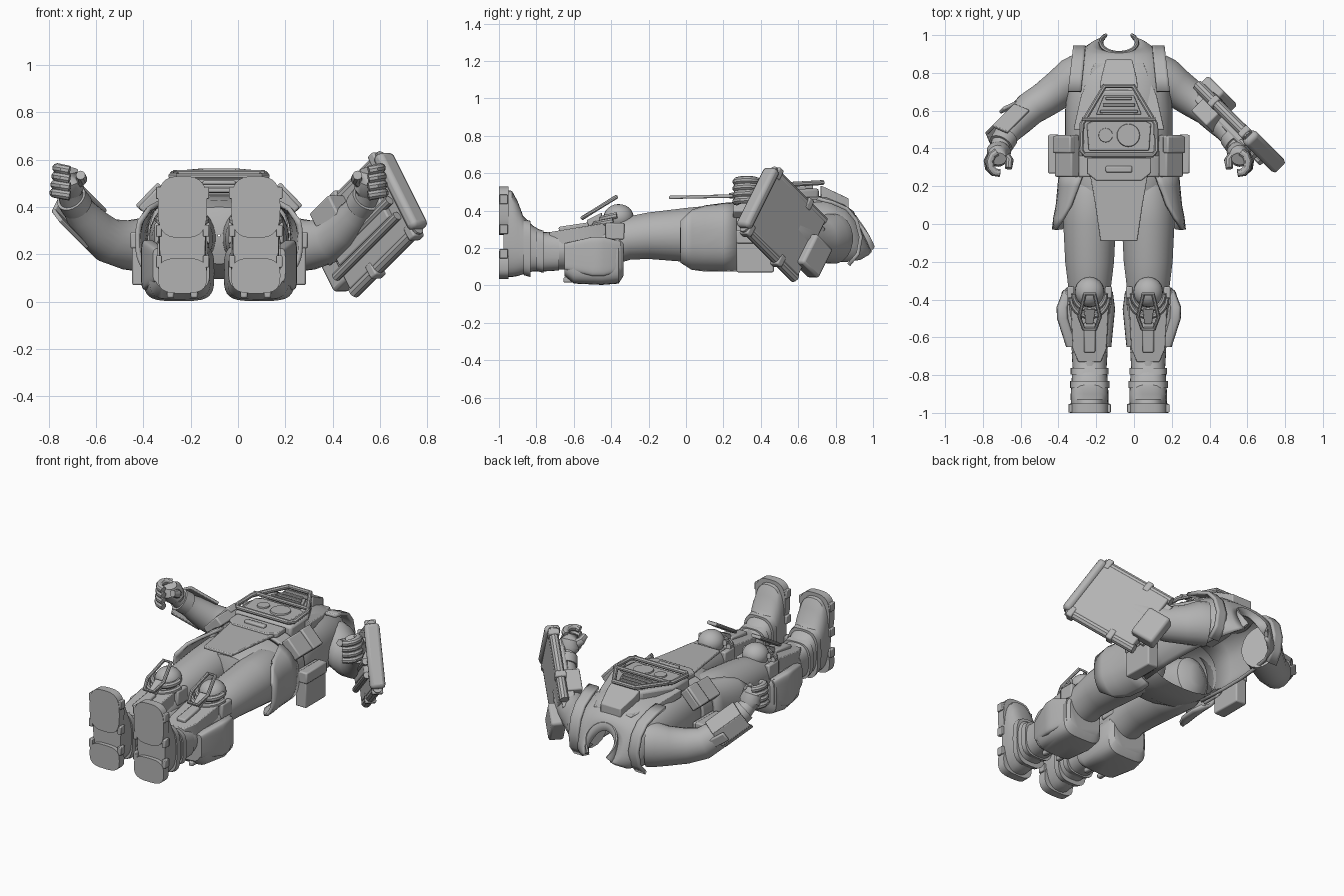
import bpy, bmesh, math
from math import sin, cos, pi, radians
from mathutils import Vector, Matrix

if "Cube" in bpy.data.objects:
    bpy.data.objects.remove(bpy.data.objects["Cube"])

C = -0.08  # body centre line
grey = bpy.data.materials.new("plain grey")
grey.use_nodes = True
COL = (0.45, 0.45, 0.45, 1)
grey.diffuse_color = COL
grey.node_tree.nodes["Principled BSDF"].inputs["Base Color"].default_value = COL


def finish(name, bm, bevel=0, thick=0, smooth=35):
    bmesh.ops.recalc_face_normals(bm, faces=bm.faces)
    me = bpy.data.meshes.new(name)
    bm.to_mesh(me)
    bm.free()
    me.materials.append(grey)
    ob = bpy.data.objects.new(name, me)
    bpy.context.collection.objects.link(ob)
    bpy.ops.object.select_all(action='DESELECT')
    ob.select_set(True)
    bpy.context.view_layer.objects.active = ob
    bpy.ops.object.shade_smooth_by_angle(angle=radians(smooth))
    if thick:
        m = ob.modifiers.new("shell", 'SOLIDIFY')
        m.thickness, m.offset = thick, 0
    if bevel:
        m = ob.modifiers.new("edge", 'BEVEL')
        m.width, m.segments = bevel, 2


def skin(name, rings, closed=True, caps=True, **kw):
    bm = bmesh.new()
    vs = [[bm.verts.new(p) for p in r] for r in rings]
    n = len(vs[0])
    for a, b in zip(vs, vs[1:]):
        for i in range(n if closed else n - 1):
            j = (i + 1) % n
            bm.faces.new((a[i], a[j], b[j], b[i]))
    if closed and caps:
        bm.faces.new(vs[0])
        bm.faces.new(vs[-1])
    finish(name, bm, **kw)


def section(cx, y, cz, hw, hz, lo=0, hi=360, n=32, e=0.75, lean=0):
    # rounded-box cross-section, angle measured from straight up
    out = []
    for i in range(n):
        t = radians(lo + (hi - lo) * i / (n if hi - lo == 360 else n - 1))
        s, c = sin(t), cos(t)
        dz = hz * math.copysign(abs(c) ** e, c)
        out.append(Vector((cx + hw * math.copysign(abs(s) ** e, s), y - lean * dz, cz + dz)))
    return out


def limb(name, pts, n=20, loop=False, **kw):
    # tube through (x, y, z, side radius, up radius) points
    P = [Vector(p[:3]) for p in pts]
    rings = []
    for i, p in enumerate(P):
        a = P[i - 1] if (i or loop) else p
        b = P[(i + 1) % len(P)] if (i + 1 < len(P) or loop) else p
        t = (b - a).normalized()
        ref = Vector((0, 0, 1)) if abs(t.z) < 0.9 else Vector((1, 0, 0))
        side = t.cross(ref).normalized()
        up = side.cross(t)
        ra, rb = pts[i][3:5]
        rings.append([p + side * ra * cos(2 * pi * (k + .5) / n) + up * rb * sin(2 * pi * (k + .5) / n)
                      for k in range(n)])
    if loop:
        rings.append(rings[0])
    skin(name, rings, caps=not loop, **kw)


def box(name, loc, size, rot=None, bevel=0.008):
    bm = bmesh.new()
    M = Matrix.Translation(loc) @ (rot or Matrix()).to_4x4() @ Matrix.Diagonal((*size, 1))
    bmesh.ops.create_cube(bm, size=1, matrix=M)
    finish(name, bm, bevel=bevel)


def outline(half, z0, z1, x0):
    # symmetric loop from (half width, y) rows, sloping from z0 to z1
    y0, y1 = half[0][1], half[-1][1]
    return [(x0 + s * w, y, z0 + (z1 - z0) * (y - y0) / (y1 - y0))
            for s, rows in ((1, half), (-1, half[::-1])) for w, y in rows]


def plate(name, half, z0, z1, thick, x0=C, bevel=0.005):
    bm = bmesh.new()
    f = bm.faces.new([bm.verts.new(p) for p in outline(half, z0, z1, x0)])
    low = bmesh.ops.extrude_face_region(bm, geom=[f])["geom"]
    bmesh.ops.translate(bm, vec=(0, 0, -thick), verts=[v for v in low if isinstance(v, bmesh.types.BMVert)])
    finish(name, bm, bevel=bevel)


def bar_loop(name, half, z0, z1, r, x0=C):
    limb(name, [(*p, r, r) for p in outline(half, z0, z1, x0)], n=8, loop=True)


# torso shell with open back, pelvis and belt
torso = [(.26, .26, .27, .19, 0), (.45, .275, .28, .2, 0), (.6, .275, .28, .2, 0), (.75, .26, .275, .19, 0),
         (.85, .24, .26, .165, .05), (.91, .2, .25, .14, .15), (.94, .14, .25, .11, .35), (.95, .1, .25, .09, .5)]
skin("torso_shell", [section(C, y, z, w, h, -135, 135, lean=k) for y, w, z, h, k in torso],
     closed=False, thick=.02)
skin("pelvis", [section(C, y, z, w, h) for y, w, z, h in
                [(.34, .25, .27, .17), (.25, .265, .27, .175), (.12, .25, .27, .16), (.02, .16, .28, .12),
                 (0, .05, .28, .06), (-.005, .005, .28, .005)]], caps=False)
skin("belt", [section(C, y, .27, .285, .2, -130, 130) for y in (.25, .26, .35, .36)], closed=False, thick=.02)
limb("collar", [(C + .095 * cos(t), .96 - .055 * sin(t), .25 + .1 * sin(t), .012, .028)
                for t in [radians(-35 + 250 * i / 24) for i in range(25)]], n=8)

# chest and belly armour
plate("chest_plate", [(.1, .72), (.095, .77), (.07, .87)], .535, .465, .07)
plate("chest_yoke", [(.24, .5), (.2, .68), (.13, .85)], .495, .43, .05)
plate("belly_block", [(.2, .36), (.2, .53), (.1, .71)], .505, .52, .08, bevel=.015)
plate("belly_panel", [(.16, .39), (.17, .53), (.13, .55)], .525, .53, .03)
plate("belly_vent", [(.12, .58), (.08, .68)], .53, .535, .03)
for i in range(3):
    box("vent_slat", (C, .595 + i * .035, .535), (.2 - i * .03, .015, .02), bevel=.003)
bar_loop("belly_frame", [(.18, .365), (.2, .39), (.195, .53), (.075, .73)], .53, .55, .014)
limb("frame_crossbar", [(C - .195, .555, .545, .012, .012), (C + .195, .555, .545, .012, .012)], n=8)
for dx, r in ((.05, .065), (-.07, .04)):
    bm = bmesh.new()
    bmesh.ops.create_cone(bm, cap_ends=True, segments=24, radius1=r, radius2=r * .9, depth=.02,
                          matrix=Matrix.Translation((C + dx, .47, .525)))
    finish("panel_disc", bm)

# front flap and buckle
plate("front_flap", [(.098, -.09), (.125, .1), (.16, .3)], .48, .488, .018)
plate("flap_top", [(.12, .23), (.17, .27), (.17, .35)], .495, .5, .03)
box("buckle", (C, .29, .5), (.14, .035, .025))

for s in (-1, 1):
    side = "left_" if s > 0 else "right_"
    X = lambda d: C + s * d

    # shoulder straps, arm and hand
    skin(side + "shoulder_strap", [[(X(d + k * (.95 - y)), y, z) for y, z in
         [(.7, .465), (.78, .445), (.86, .41), (.91, .35), (.935, .26), (.92, .17), (.87, .11)]]
         for d, k in ((.175, .1), (.19, .1), (.225, .12), (.24, .12))], closed=False, thick=.02)
    limb(side + "arm", [(X(d), y, z, a, b) for d, y, z, a, b in
         [(.2, .79, .25, .115, .135), (.24, .77, .25, .115, .135), (.3, .725, .24, .105, .118),
          (.39, .66, .24, .095, .105), (.47, .61, .26, .09, .095), (.53, .55, .31, .082, .085),
          (.58, .495, .37, .07, .072), (.62, .43, .43, .055, .055), (.635, .39, .47, .05, .05)]])
    limb(side + "cuff", [(X(.60), .46, .405, .068, .068), (X(.625), .42, .44, .066, .066)])
    limb(side + "palm", [(X(.63), .41, .45, .045, .04), (X(.635), .385, .48, .065, .06),
                         (X(.64), .36, .52, .055, .065), (X(.64), .345, .555, .035, .045)])
    for i in range(4):
        z = .45 + i * .035
        limb(side + "finger", [(X(.64 + (.056 - .004 * i) * sin(t)), .325 + .056 * cos(t), z + .01 * sin(t), .022, .021)
                               for t in [radians(10 + 36 * k) for k in range(6)]], n=10)
    limb(side + "thumb", [(X(.605), .37, .5, .026, .03), (X(.58), .335, .52, .024, .026),
                          (X(.585), .295, .535, .02, .02)], n=10)

    # pouches
    tilt = Matrix.Rotation(s * radians(46), 3, 'Y')
    box(side + "upper_pouch", (X(.275), .36, .425), (.13, .22, .06), tilt)
    box(side + "upper_pouch_lid", (X(.292), .42, .442), (.135, .09, .04), tilt)
    box(side + "side_pouch", (X(.33), .37, .18), (.075, .2, .22))
    box(side + "side_pouch_lid", (X(.345), .37, .26), (.06, .205, .07))

    # hip guard, curving back towards its lower tip
    skin(side + "hip_guard", [section(X(.13), y, .26, s * w, .18, 90 - up, 90 + dn, 16) for y, w, up, dn in
         [(.27, .18, 78, 75), (.2, .185, 70, 78), (.1, .195, 58, 76), (.03, .208, 44, 65), (-.03, .215, 20, 40)]],
         closed=False, thick=.02)

    # leg
    L = .155
    limb(side + "leg", [(X(L), y, z, a, b) for y, z, a, b in
         [(.28, .27, .05, .07), (.24, .27, .11, .13), (.15, .27, .14, .16), (0, .27, .14, .145),
          (-.2, .265, .13, .125), (-.32, .25, .115, .115), (-.5, .19, .11, .11), (-.75, .185, .088, .1)]], n=28)
    skin(side + "calf_guard", [section(X(L + o), y, z, w, h, e=.5) for y, o, w, z, h in
         [(-.335, .01, .11, .15, .1), (-.36, .012, .135, .135, .125), (-.45, .015, .15, .125, .122),
          (-.6, .01, .13, .125, .115), (-.65, 0, .115, .14, .09)]])
    skin(side + "calf_side_pad", [section(X(L + o), y, .155, .03, h, e=.4) for y, o, h in
         [(-.35, .11, .08), (-.44, .145, .105), (-.5, .143, .105), (-.65, .095, .07)]])
    plate(side + "shin_plate", [(.06, -.73), (.09, -.66), (.1, -.45), (.08, -.4)], .285, .34, .09, X(L))
    box(side + "shin_ridge", (X(L), -.6, .305), (.06, .16, .04), Matrix.Rotation(.15, 3, 'X'))
    for i in (-1, 1):
        box(side + "calf_catch", (X(L + .05 * i), -.63, .03), (.03, .05, .03))
        box(side + "knee_hinge", (X(L + .1 * i), -.38, .29), (.035, .1, .09))

    # knee
    bm = bmesh.new()
    bmesh.ops.create_uvsphere(bm, u_segments=24, v_segments=12, radius=1, matrix=Matrix.Translation(
        (X(L), -.36, .365)) @ Matrix.Diagonal((.078, .08, .07, 1)))
    finish(side + "knee_cap", bm)
    for k, r in ((0, .085), (1, .1)):
        limb(side + "knee_band", [(X(L + r * cos(t)), -.37 - .02 * k - r * sin(t), .375 - .03 * k - .02 * sin(t), .014, .018)
                                  for t in [pi * i / 12 for i in range(13)]], n=8)
    bar_loop(side + "knee_frame", [(.032, -.555), (.055, -.49), (.025, -.37)], .36, .475, .011, X(L))
    plate(side + "knee_spur", [(.02, -.53), (.03, -.45)], .35, .39, .04, X(L))

    # boot
    skin(side + "boot", [section(X(L), y, (a + b) / 2, w, (b - a) / 2, e=.75) for y, w, a, b in
         [(-.68, .095, .08, .28), (-.76, .09, .075, .285), (-.82, .095, .075, .32), (-.87, .098, .06, .37),
          (-.9, .1, .05, .45), (-.93, .1, .045, .505), (-.975, .097, .045, .515)]])
    for y, w, z, h in ((-.78, .1, .185, .113), (-.85, .105, .2, .15)):
        skin(side + "ankle_band", [section(X(L), y + d, z + e, w, h, e=.6)
                                   for d, e in ((.018, -.005), (-.018, .005))])
    for z, h in ((.4, .13), (.11, .075)):
        skin(side + "sole", [section(X(L), y, z, .104, h, e=.65) for y in (-1, -.95)])
    for i in (-1, 1):
        for z in (.17, .3, .46):
            box(side + "sole_lug", (X(L + .1 * i), -.975, z), (.025, .045, .05), bevel=.004)

    # forearm equipment, in axes along, across and away from the arm
    A = Vector((-s, 1, -1)).normalized()
    W = Vector((s, -1, -2)).normalized()
    N = Vector((s, 1, 0)).normalized()
    R = Matrix((A, W, N)).transposed()
    if s < 0:
        o = Vector((X(.565), .495, .365))
        for a in (-55, 0, 55):
            n = N * cos(radians(a)) + W * sin(radians(a))
            box("bracer_panel", o + n * .085, (.2, .095, .018), R @ Matrix.Rotation(-radians(a), 3, 'X'), .004)
        box("bracer_fin", o + N * .1 + A * .09, (.1, .06, .02), R @ Matrix.Rotation(.3, 3, 'Y'))
        continue
    o = Vector((.552, .52, .33))
    P = lambda a, w, n: o + A * a + W * w + N * n
    box("shield_plate", P(0, 0, 0), (.46, .36, .06), R)
    box("shield_core", P(.02, -.02, -.035), (.36, .2, .05), R)
    box("shield_block", P(.255, .03, .03), (.15, .19, .09), R, .015)
    box("shield_bracket", P(.1, -.12, -.07), (.14, .1, .1), R)
    box("upper_latch", P(.2, -.11, -.03), (.14, .1, .08), R)
    for w in (-.185, .185):
        a, b = P(-.23, w, 0), P(.24, w, 0)
        limb("shield_edge_bar", [(*a, .028, .028), (*b, .028, .028)], n=10)
        for k in (-.2, .08):
            box("edge_clamp", P(k, w, 0), (.04, .065, .065), R)
    for w in (-.1, .02, .1):
        limb("inner_rail", [(*P(-.2, w, -.05), .02, .02), (*P(.25, w, -.05), .02, .02)], n=10)
    box("shield_end_bar", P(-.235, 0, 0), (.055, .38, .09), R, .02)
